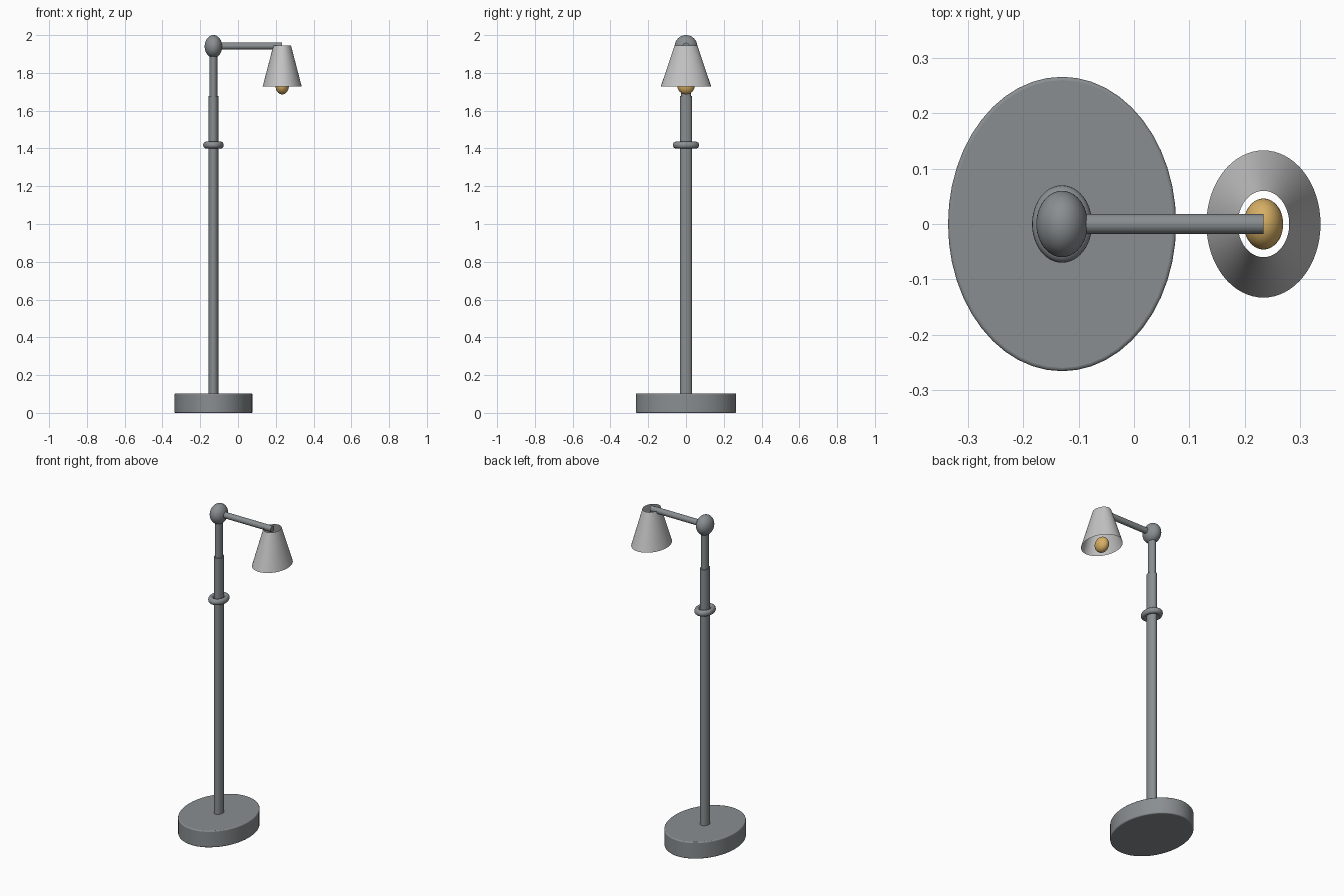
import bpy
import math

cube = bpy.data.objects.get("Cube")
if cube:
    bpy.data.objects.remove(cube, do_unlink=True)

SQUASH = 0.775      # every round part is narrower along x
POLE_X = -0.13
SHADE_X = 0.234
ARM_Z = 1.94


def make_material(name, rgb):
    mat = bpy.data.materials.new(name)
    mat.use_nodes = True
    mat.diffuse_color = (*rgb, 1)
    mat.node_tree.nodes["Principled BSDF"].inputs["Base Color"].default_value = (*rgb, 1)
    return mat


metal = make_material("grey metal", (0.25, 0.27, 0.28))
fabric = make_material("pale grey shade", (0.55, 0.55, 0.55))
glass = make_material("warm amber glass", (0.68, 0.43, 0.13))


def finish(name, mat, squash=True):
    """Name, colour, squash and smooth the newest primitive."""
    obj = bpy.context.object
    obj.name = name
    obj.data.materials.append(mat)
    if squash:
        obj.scale.x = SQUASH
    bpy.ops.object.transform_apply(location=False, rotation=True, scale=True)
    bpy.ops.object.shade_smooth_by_angle(angle=math.radians(35))
    return obj


def post(name, radius, bottom, top):
    bpy.ops.mesh.primitive_cylinder_add(
        vertices=48, radius=radius, depth=top - bottom,
        location=(POLE_X, 0, (bottom + top) / 2))
    return finish(name, metal)


def ball(name, radius, x, z, mat):
    bpy.ops.mesh.primitive_uv_sphere_add(
        segments=48, ring_count=24, radius=radius, location=(x, 0, z))
    return finish(name, mat)


# Base with softened rims
base = post("base", 0.266, 0, 0.103)
bevel = base.modifiers.new("soft rim", "BEVEL")
bevel.width = 0.006
bevel.segments = 3
bevel.limit_method = "ANGLE"

# Telescoping pole, collar and joint
post("lower_pole", 0.033, 0.09, 1.677)
post("upper_pole", 0.026, 1.66, 1.92)
bpy.ops.mesh.primitive_torus_add(
    major_segments=48, minor_segments=16, major_radius=0.052,
    minor_radius=0.018, location=(POLE_X, 0, 1.418))
finish("collar_ring", metal)
ball("joint_ball", 0.06, POLE_X, ARM_Z, metal)

# Horizontal arm
bpy.ops.mesh.primitive_cylinder_add(
    vertices=32, radius=0.018, depth=SHADE_X - POLE_X,
    location=((SHADE_X + POLE_X) / 2, 0, ARM_Z + 0.002),
    rotation=(0, math.pi / 2, 0))
finish("arm", metal, squash=False)

# Open conical shade and bulb
bpy.ops.mesh.primitive_cone_add(
    vertices=64, radius1=0.133, radius2=0.06, depth=0.217,
    end_fill_type="NOTHING", location=(SHADE_X, 0, 1.8375))
finish("lamp_shade", fabric)
ball("bulb", 0.046, SHADE_X, 1.732, glass)
